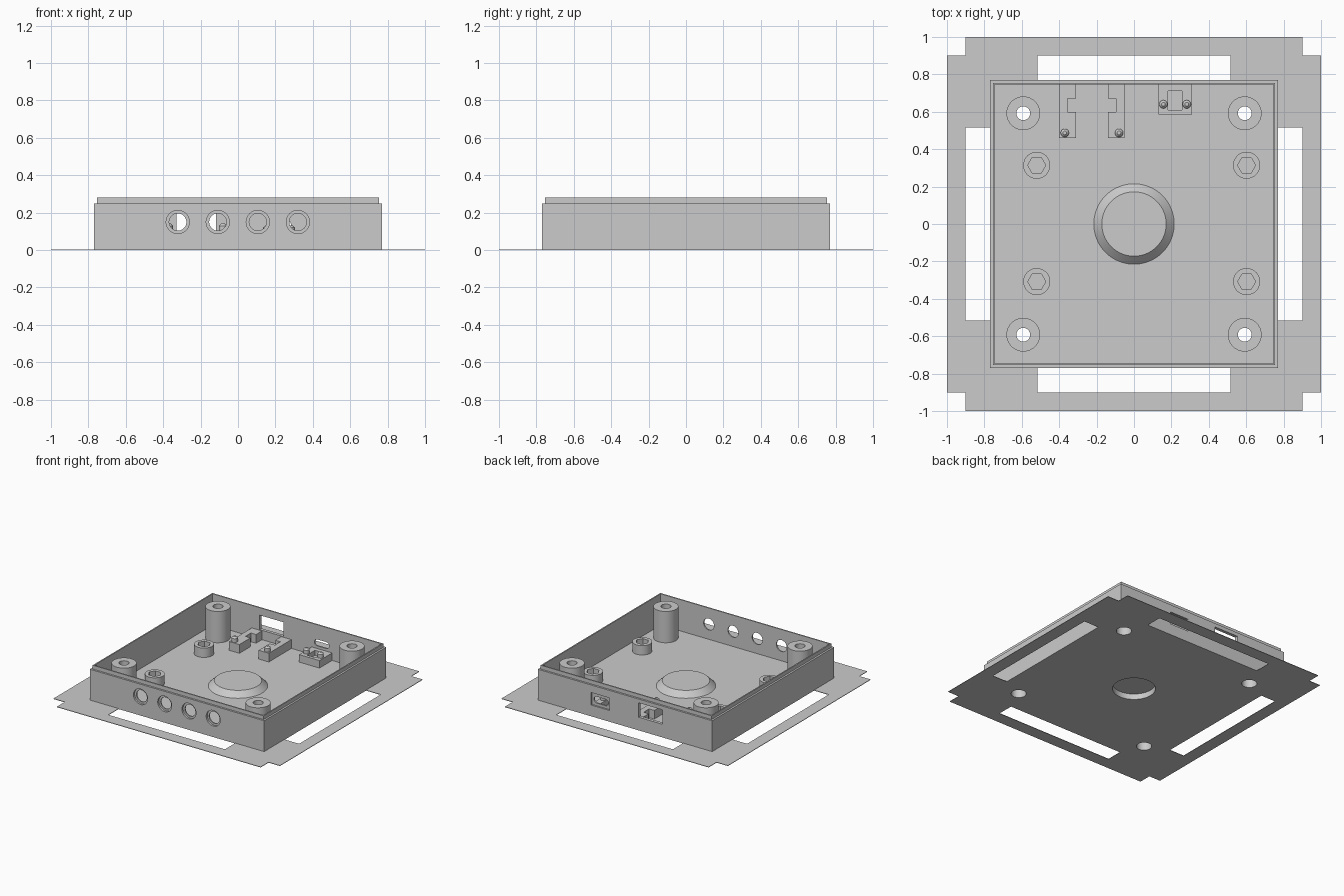
import bpy, bmesh, math
from mathutils import Matrix

cube = bpy.data.objects.get("Cube")
if cube:
    bpy.data.objects.remove(cube, do_unlink=True)

grey = bpy.data.materials.new("plain grey")
grey.use_nodes = True
grey.diffuse_color = (0.6, 0.6, 0.6, 1)
grey.node_tree.nodes["Principled BSDF"].inputs["Base Color"].default_value = (0.6, 0.6, 0.6, 1)

FLOOR = 0.03    # top of the floor
OUT = 0.77      # half width of the case
INN = 0.745     # half width of the cavity


def finish(name, bm, matrix=None):
    bmesh.ops.remove_doubles(bm, verts=bm.verts, dist=1e-5)
    bmesh.ops.recalc_face_normals(bm, faces=bm.faces)
    if matrix:
        bm.transform(matrix)
    mesh = bpy.data.meshes.new(name)
    bm.to_mesh(mesh)
    bm.free()
    mesh.materials.append(grey)
    obj = bpy.data.objects.new(name, mesh)
    bpy.context.collection.objects.link(obj)
    return obj


def prism(name, outline, z0, z1):
    bm = bmesh.new()
    face = bm.faces.new([bm.verts.new((x, y, z0)) for x, y in outline])
    up = bmesh.ops.extrude_face_region(bm, geom=[face])["geom"]
    bmesh.ops.translate(bm, vec=(0, 0, z1 - z0),
                        verts=[v for v in up if isinstance(v, bmesh.types.BMVert)])
    return finish(name, bm)


def box(name, x0, x1, y0, y1, z0, z1):
    return prism(name, [(x0, y0), (x1, y0), (x1, y1), (x0, y1)], z0, z1)


def lathe(name, profile, matrix=None, n=64, closed=False):
    """Turn (radius, height) points about z."""
    bm = bmesh.new()
    rings = [[bm.verts.new((r * math.cos(math.tau * i / n), r * math.sin(math.tau * i / n), z))
              for i in range(n)] for r, z in profile]
    pairs = list(zip(rings, rings[1:])) + ([(rings[-1], rings[0])] if closed else [])
    for a, b in pairs:
        for i in range(n):
            j = (i + 1) % n
            bm.faces.new((a[i], a[j], b[j], b[i]))
    return finish(name, bm, matrix)


def at(x, y, z=0):
    return Matrix.Translation((x, y, z))


def cylinder(name, r, x, y, z0, z1, n=64):
    return lathe(name, [(0, z0), (r, z0), (r, z1), (0, z1)], at(x, y), n)


def cut(obj, cutters):
    for c in cutters:
        c.hide_render = True
        mod = obj.modifiers.new("cut", 'BOOLEAN')
        mod.operation, mod.solver, mod.object = 'DIFFERENCE', 'EXACT', c
    deps = bpy.context.evaluated_depsgraph_get()
    mesh = bpy.data.meshes.new_from_object(obj.evaluated_get(deps))
    obj.modifiers.clear()
    obj.data = mesh
    for c in cutters:
        bpy.data.objects.remove(c, do_unlink=True)


# Case: square rings lofted from the base, over the lip and down to the floor
bm = bmesh.new()
loops = []
for h, z in [(OUT, 0), (OUT, 0.25), (0.755, 0.25), (0.755, 0.28), (INN, 0.28), (INN, FLOOR)]:
    loops.append([bm.verts.new((sx * h, sy * h, z))
                  for sx, sy in ((-1, -1), (1, -1), (1, 1), (-1, 1))])
for a, b in zip(loops, loops[1:]):
    for i in range(4):
        j = (i + 1) % 4
        bm.faces.new((a[i], a[j], b[j], b[i]))
bm.faces.new(loops[0])
bm.faces.new(loops[-1])
case = finish("case", bm)

corners = [(sx * 0.592, sy * 0.592) for sx in (-1, 1) for sy in (-1, 1)]
cutters = [cylinder("cutter", 0.155, 0, 0, -0.1, 0.1)]
cutters += [cylinder("cutter", 0.055, x, y, -0.1, 0.1) for x, y in corners]
# Stepped round holes in the front wall
for x in (-0.322, -0.108, 0.106, 0.32):
    turn = at(x, -0.79, 0.15) @ Matrix.Rotation(-math.pi / 2, 4, 'X')
    cutters.append(lathe("cutter", [(0, 0), (0.062, 0), (0.062, 0.035),
                                    (0.046, 0.035), (0.046, 0.1), (0, 0.1)], turn))
# Back openings: plain window, and a shallow recess with a rounded slot
cutters.append(box("cutter", -0.33, -0.118, 0.7, 0.8, 0.105, 0.22))
cutters.append(box("cutter", 0.136, 0.30, 0.757, 0.8, 0.09, 0.19))
slot = []
for cx, start in ((0.257, -90), (0.179, 90)):
    for k in range(9):
        a = math.radians(start + k * 22.5)
        slot.append((cx + 0.026 * math.cos(a), 0.137 + 0.026 * math.sin(a)))
slot_cutter = prism("cutter", slot, -0.8, -0.7)
slot_cutter.data.transform(Matrix.Rotation(math.pi / 2, 4, 'X'))
cutters.append(slot_cutter)
cut(case, cutters)

# Thin brim around the base, with four long slots
c, e = 0.9, 1.0
brim = prism("brim", [(-c, -e), (c, -e), (c, -c), (e, -c), (e, c), (c, c),
                      (c, e), (-c, e), (-c, c), (-e, c), (-e, -c), (-c, -c)], 0, 0.004)
s = 0.515
cut(brim, [box("cutter", -OUT, OUT, -OUT, OUT, -0.1, 0.1),
           box("cutter", -s, s, -c, c, -0.1, 0.1),
           box("cutter", -c, c, -s, s, -0.1, 0.1)])

# Raised disc in the middle, hollow below
lathe("centre_boss", [(0, 0.045), (0.155, 0.045), (0.155, FLOOR),
                      (0.215, FLOOR), (0.172, 0.073), (0, 0.073)])

# Tall corner posts with a wide bore below
for i, (x, y) in enumerate(corners):
    lathe(f"corner_post_{i + 1}", [(0.037, 0.28), (0.09, 0.28), (0.09, FLOOR),
                                   (0.055, FLOOR), (0.055, 0.2), (0.037, 0.2)],
          at(x, y), closed=True)

# Short standoffs with hexagonal sockets
for x in (-0.52, 0.602):
    for y in (-0.308, 0.314):
        standoff = cylinder("standoff", 0.072, x, y, FLOOR, 0.105)
        cut(standoff, [cylinder("cutter", 0.048, x, y, FLOOR - 0.05, 0.2, 6)])


def pin(x, y, z):
    lathe("locating_pin", [(0, z), (0.022, z), (0.022, z + 0.03),
                           (0.01, z + 0.042), (0, z + 0.042)], at(x, y), 32)


# Mirrored pair of notched rails behind the window
mid = -0.225
for name, side in (("rail_right", -1), ("rail_left", 1)):
    outline = [(0.175, 0.745), (0.085, 0.745), (0.085, 0.67), (0.13, 0.67),
               (0.13, 0.60), (0.085, 0.60), (0.085, 0.46), (0.175, 0.46)]
    prism(name, [(mid + side * x, y) for x, y in outline], FLOOR, 0.10)
    pin(mid + side * 0.145, 0.487, 0.10)

# Small connector block with a pocket and two pins
block = box("connector_block", 0.13, 0.31, 0.585, 0.745, FLOOR, 0.09)
cut(block, [box("cutter", 0.182, 0.257, 0.61, 0.71, FLOOR + 0.02, 0.2)])
for x in (0.157, 0.282):
    pin(x, 0.64, 0.09)

# Smooth round walls, keep edges crisp
bpy.ops.object.select_all(action='DESELECT')
for obj in bpy.context.collection.objects:
    if obj.type == 'MESH' and obj.data.materials and obj.data.materials[0] == grey:
        obj.select_set(True)
        bpy.context.view_layer.objects.active = obj
bpy.ops.object.shade_smooth_by_angle(angle=math.radians(30))
